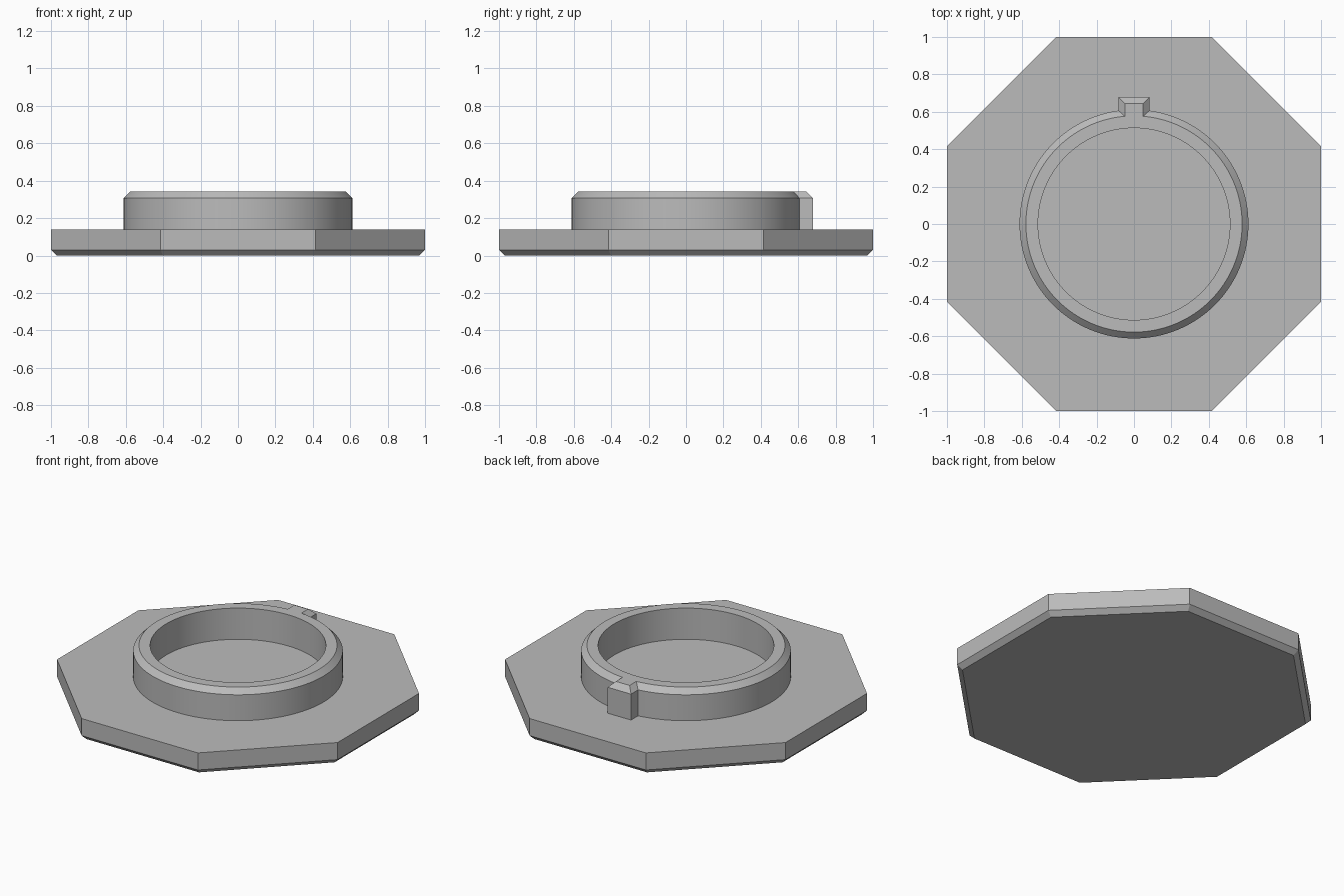
import bpy, bmesh, math

old = bpy.data.objects.get("Cube")
if old:
    bpy.data.objects.remove(old)

grey = bpy.data.materials.new("plain grey")
grey.use_nodes = True
colour = (0.5, 0.5, 0.5, 1)
grey.diffuse_color = colour
grey.node_tree.nodes["Principled BSDF"].inputs["Base Color"].default_value = colour


def make_object(name, bm):
    bmesh.ops.recalc_face_normals(bm, faces=bm.faces)
    mesh = bpy.data.meshes.new(name)
    bm.to_mesh(mesh)
    bm.free()
    mesh.materials.append(grey)
    obj = bpy.data.objects.new(name, mesh)
    bpy.context.collection.objects.link(obj)
    return obj


def loft(name, loops):
    """Capped solid through stacked outlines of equal length."""
    bm = bmesh.new()
    rows = [[bm.verts.new(p) for p in loop] for loop in loops]
    n = len(rows[0])
    for a, b in zip(rows, rows[1:]):
        for i in range(n):
            j = (i + 1) % n
            bm.faces.new((a[i], a[j], b[j], b[i]))
    bm.faces.new(rows[0])
    bm.faces.new(rows[-1])
    return make_object(name, bm)


def octagon(apothem, z):
    r = apothem / math.cos(math.pi / 8)
    angles = [math.pi / 8 + k * math.pi / 4 for k in range(8)]
    return [(r * math.cos(a), r * math.sin(a), z) for a in angles]


def rectangle(half_x, y0, y1, z):
    return [(-half_x, y0, z), (half_x, y0, z), (half_x, y1, z), (-half_x, y1, z)]


def lathe(name, profile, segments):
    """Closed profile of (radius, z) points turned about the z axis."""
    bm = bmesh.new()
    rings = []
    for k in range(segments):
        a = 2 * math.pi * k / segments
        rings.append([bm.verts.new((r * math.cos(a), r * math.sin(a), z)) for r, z in profile])
    n = len(profile)
    for k in range(segments):
        a, b = rings[k], rings[(k + 1) % segments]
        for i in range(n):
            j = (i + 1) % n
            bm.faces.new((a[i], b[i], b[j], a[j]))
    return make_object(name, bm)


# Octagonal base plate with a chamfered underside
base_plate = loft("base_plate", [octagon(0.97, 0), octagon(1, 0.03), octagon(1, 0.14)])

# Raised collar with a chamfered outer rim, slightly sunk into the plate
collar = lathe("collar", [(0.513, 0.13), (0.612, 0.13), (0.612, 0.307),
                          (0.578, 0.341), (0.513, 0.341)], 128)

# Locating key at the back, merged into the collar
key = loft("locating_key", [rectangle(0.083, 0.55, 0.678, 0.13),
                            rectangle(0.083, 0.55, 0.678, 0.307),
                            rectangle(0.049, 0.55, 0.644, 0.341)])
union = collar.modifiers.new("merge key", "BOOLEAN")
union.operation = "UNION"
union.solver = "EXACT"
union.object = key
bpy.ops.object.select_all(action="DESELECT")
bpy.context.view_layer.objects.active = collar
collar.select_set(True)
bpy.ops.object.modifier_apply(modifier=union.name)
bpy.data.objects.remove(key)
bpy.ops.object.shade_smooth_by_angle(angle=math.radians(30))
